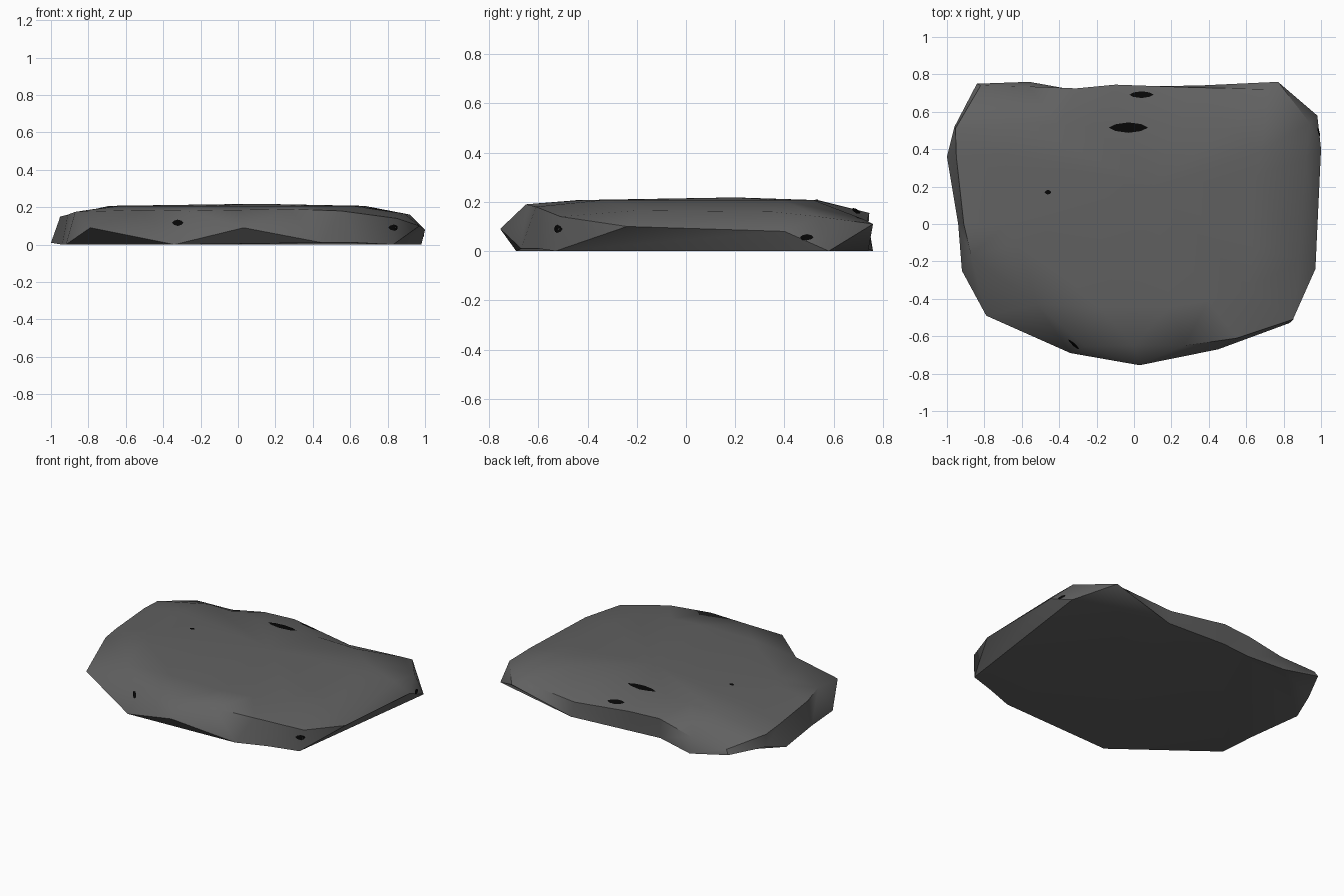
import bpy, bmesh, math
from mathutils import Vector
from mathutils.bvhtree import BVHTree

default = bpy.data.objects.get("Cube")
if default:
    bpy.data.objects.remove(default, do_unlink=True)


def make_material(name, value):
    material = bpy.data.materials.new(name)
    material.use_nodes = True
    colour = (value, value, value, 1)
    material.diffuse_color = colour
    shader = material.node_tree.nodes["Principled BSDF"]
    shader.inputs["Base Color"].default_value = colour
    shader.inputs["Roughness"].default_value = 0.9
    return material


def make_object(name, bm, material):
    mesh = bpy.data.meshes.new(name)
    bm.to_mesh(mesh)
    mesh.materials.append(material)
    obj = bpy.data.objects.new(name, mesh)
    bpy.context.collection.objects.link(obj)
    return obj


stone_grey = make_material("stone grey", 0.12)
fleck_black = make_material("fleck black", 0.002)

# Widest outline of the slab, anticlockwise from the front; low points touch the ground
outline = [
    (-.34, -.69, 0), (.03, -.755, .09), (.45, -.67, .01), (.64, -.6, .01),
    (.83, -.53, 0), (.97, -.24, .1), (1, .4, .08), (.98, .58, 0),
    (.77, .76, .11), (.34, .74, 0), (-.1, .735, .02), (-.31, .715, .02),
    (-.56, .76, 0), (-.84, .75, .06), (-.96, .52, .06), (-1, .36, .01),
    (-.94, 0, 0), (-.92, -.25, 0), (-.79, -.49, .09)]

# Upper rim, one point above each outline point
rim = [
    (-.26, -.655, .18), (0, -.65, .185), (.27, -.65, .19), (.55, -.61, .18),
    (.85, -.51, .14), (.89, -.2, .165), (.92, .35, .16), (.94, .54, .14),
    (.72, .72, .13), (.32, .73, .1), (-.1, .745, .155), (-.31, .725, .155),
    (-.56, .735, .1), (-.82, .74, .09), (-.955, .51, .14), (-.95, .36, .15),
    (-.91, 0, .16), (-.87, -.17, .175), (-.52, -.43, .185)]

# Crown ring drawn in from the rim, nearly flat
crown = [(x * .72, .05 + (y - .05) * .7, .207) for x, y, z in rim]

# Slab: sides, shoulder and top
bm = bmesh.new()
rings = [[bm.verts.new(p) for p in ring] for ring in (outline, rim, crown)]
count = len(outline)
for lower, upper in zip(rings, rings[1:]):
    for i in range(count):
        j = (i + 1) % count
        bm.faces.new((lower[i], lower[j], upper[j], upper[i]))
peak = bm.verts.new((.1, .2, .218))
for i in range(count):
    bm.faces.new((rings[2][i], rings[2][(i + 1) % count], peak))

# Underside: a flat base through the low points, with chipped undercuts between them
ground = [i for i, (x, y, z) in enumerate(outline) if z < .015 and y - x < .9]
bm.faces.new([rings[0][i] for i in reversed(ground)])
for a, b in zip(ground, ground[1:] + [ground[0] + count]):
    if b - a > 1:
        bm.faces.new([rings[0][i % count] for i in range(b, a - 1, -1)])

bmesh.ops.triangulate(bm, faces=bm.faces[:])
bmesh.ops.recalc_face_normals(bm, faces=bm.faces[:])
surface = BVHTree.FromBMesh(bm)
slab = make_object("stone_slab", bm, stone_grey)
bm.free()
bpy.context.view_layer.objects.active = slab
slab.select_set(True)
bpy.ops.object.shade_smooth_by_angle(angle=math.radians(48))
slab.select_set(False)


def add_fleck(name, centre, outward, width, height):
    """Thin irregular patch laid onto the slab along a direction."""
    outward = Vector(outward).normalized()
    up = Vector((0, 1, 0)) if outward.z > .9 else Vector((0, 0, 1))
    across = up.cross(outward).normalized()
    patch = bmesh.new()

    def lay(u, v):
        start = Vector(centre) + across * u + up * v + outward * .5
        point, normal, face, distance = surface.ray_cast(start, -outward)
        return patch.verts.new(point + normal * .004) if point else None

    middle = lay(0, 0)
    edge = []
    for k in range(8):
        angle = math.tau * k / 8
        reach = (1, .92)[k % 2]
        edge.append(lay(math.cos(angle) * width / 2 * reach,
                        math.sin(angle) * height / 2 * reach))
    edge = [v for v in edge if v]
    for a, b in zip(edge, edge[1:] + edge[:1]):
        patch.faces.new((middle, a, b))
    make_object(name, patch, fleck_black)
    patch.free()


# Dark flecks on the top and sides
top, front, side = (0, 0, 1), (0, -1, 0), (1, 0, 0)
add_fleck("top_fleck_rear", (.04, .69, .2), top, .13, .036)
add_fleck("top_fleck_middle", (-.03, .515, .2), top, .21, .055)
add_fleck("top_fleck_small", (-.46, .17, .2), top, .035, .025)
add_fleck("front_fleck", (-.32, -.66, .115), front, .06, .034)
add_fleck("corner_fleck", (.835, -.52, .09), (1, -.4, 0), .048, .034)
add_fleck("side_fleck", (.98, .49, .055), side, .055, .025)
